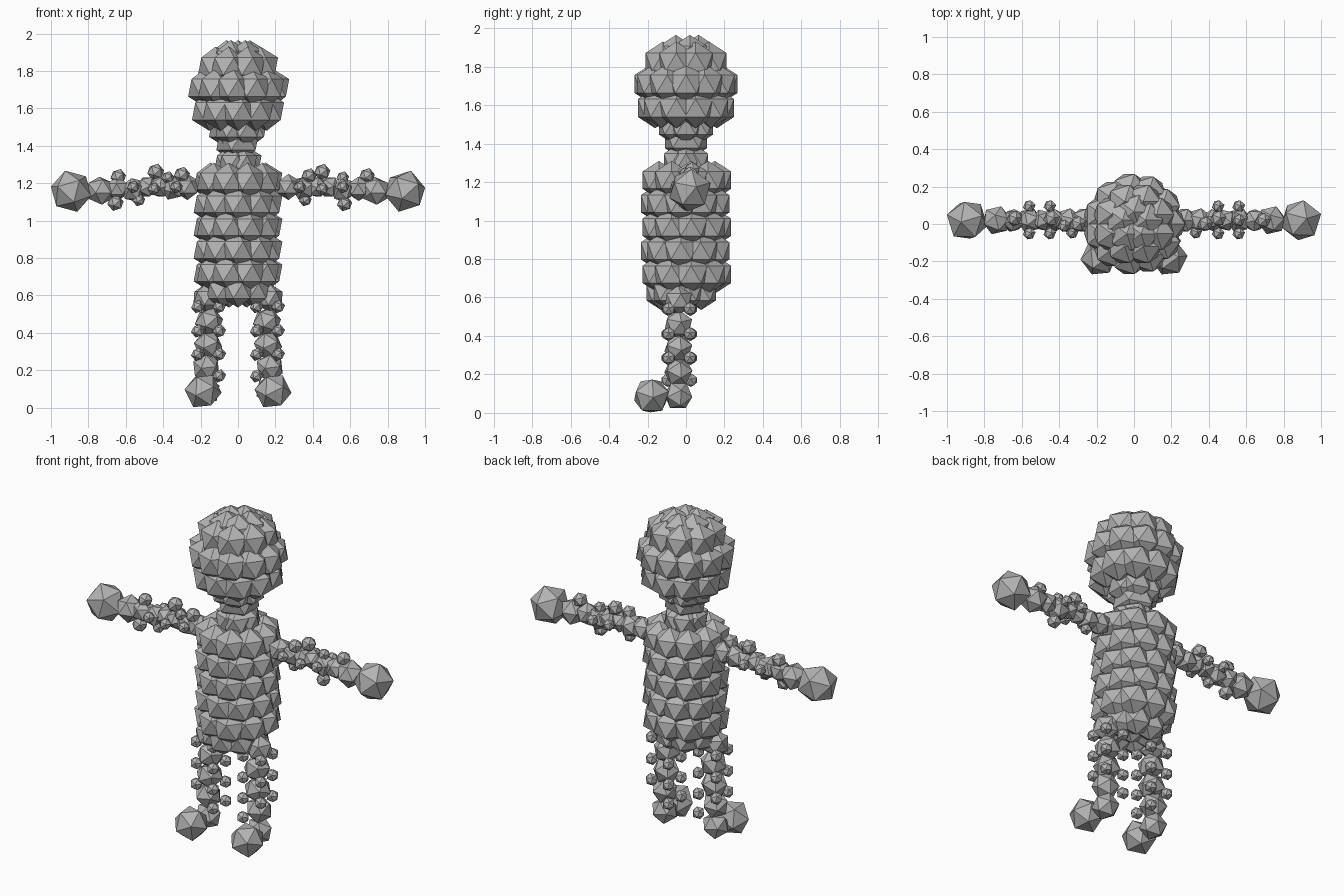
import bpy, bmesh, math
from mathutils import Matrix, Vector, Euler

grey = bpy.data.materials.new("stone grey")
grey.diffuse_color = (0.45, 0.45, 0.45, 1)


def cluster(name, balls):
    """One object from balls given as (x, y, z, radius, tilt about y, turn about z)."""
    bm = bmesh.new()
    for x, y, z, r, tilt, turn in balls:
        m = Matrix.Translation((x, y, z)) @ Euler((0, tilt, turn)).to_matrix().to_4x4()
        bmesh.ops.create_icosphere(bm, subdivisions=1, radius=r, matrix=m)
    me = bpy.data.meshes.new(name)
    bm.to_mesh(me)
    bm.free()
    me.materials.append(grey)
    ob = bpy.data.objects.new(name, me)
    bpy.context.collection.objects.link(ob)
    return ob


def ring(z, radius, count, r, phase=0.0, cy=0.0):
    """Upright balls evenly spaced on a level circle."""
    out = []
    for i in range(count):
        a = 2 * math.pi * (i + phase) / count
        out.append((radius * math.cos(a), cy + radius * math.sin(a), z, r, 0, 0))
    return out


# head: stacked rings following a rounded skull
cluster("head",
        ring(1.86, 0.065, 5, 0.105, 0.25) + ring(1.825, 0.13, 8, 0.105, 0.5)
        + ring(1.71, 0.18, 11, 0.105) + ring(1.585, 0.16, 10, 0.105, 0.5)
        + ring(1.49, 0.07, 6, 0.095))

# neck
cluster("neck", ring(1.415, 0.04, 5, 0.085, 0.5) + ring(1.31, 0.05, 6, 0.085))

# torso: staggered rings, closed off at the shoulders and hips
torso = []
for i in range(5):
    torso += ring(1.21 - 0.1225 * i, 0.15, 9, 0.1, 0.5 * (i % 2) + 0.25)
torso += ring(1.21, 0.06, 5, 0.09)
torso += ring(0.625, 0.11, 7, 0.09, 0.25, -0.02) + [(0, -0.02, 0.635, 0.09, 0, 0)]
cluster("torso", torso)

# arm core: (distance from centre, height, radius)
ARM = [(0.27, 1.18, 0.07), (0.35, 1.175, 0.068), (0.42, 1.18, 0.06),
       (0.49, 1.18, 0.06), (0.56, 1.165, 0.068), (0.645, 1.17, 0.065),
       (0.735, 1.16, 0.08)]
# small arm beads: (distance, depth, height, radius)
BEADS = {
    -1: [(0.64, 0.03, 1.235, 0.043), (0.655, 0.0, 1.095, 0.045),
         (0.44, 0.03, 1.26, 0.047), (0.30, 0.0, 1.245, 0.045),
         (0.53, 0.0, 1.11, 0.035), (0.375, -0.01, 1.23, 0.035)],
    1: [(0.38, 0.0, 1.24, 0.042), (0.45, 0.03, 1.26, 0.045),
        (0.69, 0.02, 1.24, 0.043), (0.57, 0.0, 1.09, 0.042),
        (0.36, 0.02, 1.11, 0.035), (0.56, 0.02, 1.23, 0.035)]}
SIDE_BEADS = [(0.56, 0.095, 1.18, 0.035), (0.45, 0.095, 1.18, 0.035),
              (0.56, -0.05, 1.18, 0.035), (0.45, -0.05, 1.17, 0.035),
              (0.33, -0.045, 1.18, 0.035)]

for s, side in ((-1, "left"), (1, "right")):
    balls = [(s * x, 0.02, z, r, 0.4 * i, 0.3 * i) for i, (x, z, r) in enumerate(ARM)]
    balls += [(s * x, y, z, r, 0.3, 0.2) for x, y, z, r in BEADS[s] + SIDE_BEADS]
    cluster(side + "_arm", balls)
    cluster(side + "_hand", [(s * 0.892, 0.02, 1.157, 0.115, s * 0.3, 0.3)])

    # leg: large joints with beads wedged between them
    leg = []
    for i, (x, z) in enumerate([(0.17, 0.585), (0.155, 0.46), (0.16, 0.335),
                                (0.17, 0.215), (0.17, 0.09)]):
        leg.append((s * x, -0.04, z, 0.078, 0.3 * i, 0.2))
    for z in (0.54, 0.41, 0.285, 0.17):
        for dx, dy in ((-0.06, 0.025), (0.055, 0.02), (-0.06, -0.095), (0.055, -0.09)):
            if z > 0.2 or dx < 0:
                leg.append((s * (0.16 + dx), dy, z, 0.037, 0.3, 0))
    cluster(side + "_leg", leg)
    cluster(side + "_foot", [(s * 0.187, -0.18, 0.088, 0.1, 0.55, 0.1)])
